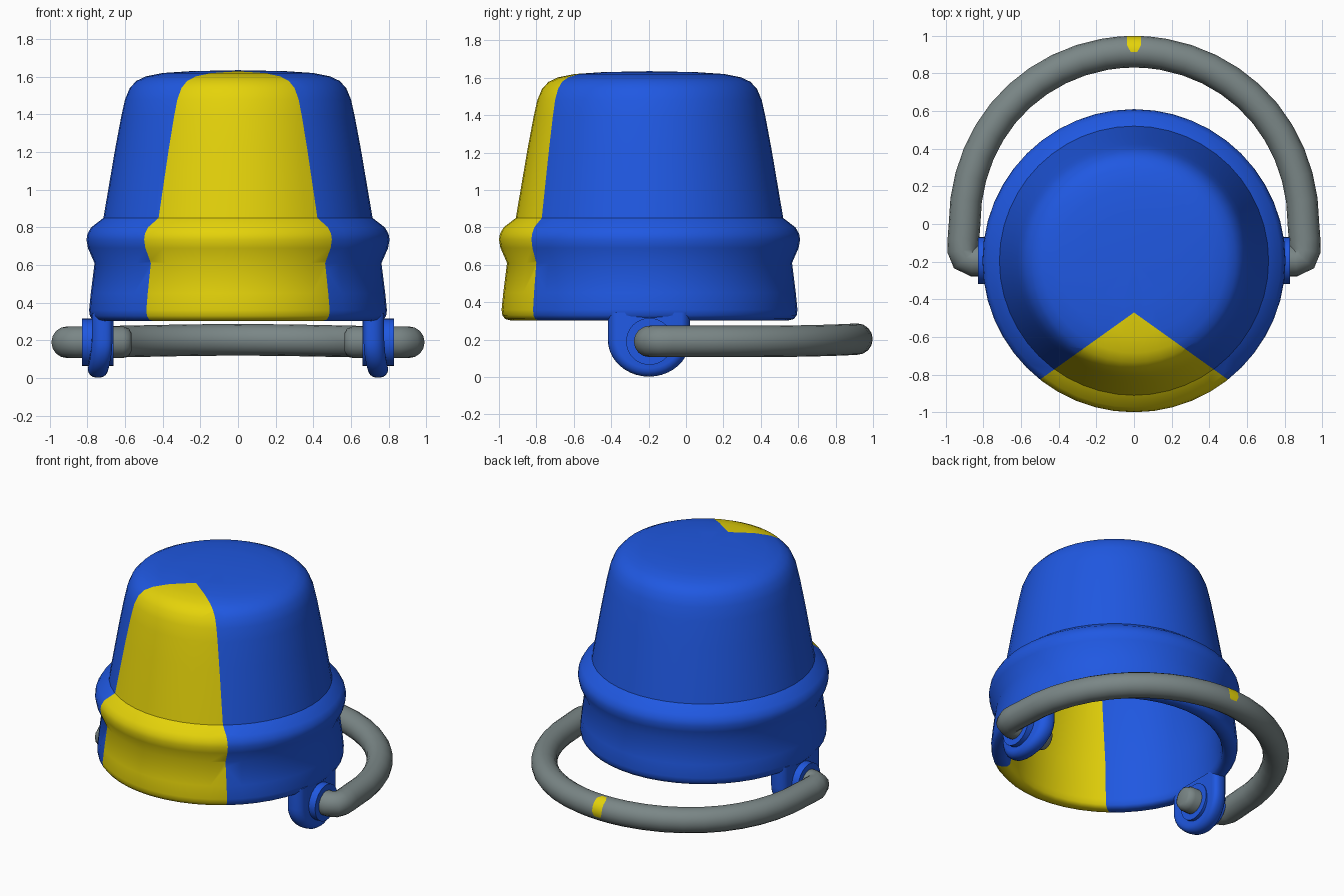
import bpy, bmesh, math
from mathutils import Vector

if "Cube" in bpy.data.objects:
    bpy.data.objects.remove(bpy.data.objects["Cube"])

CY = -0.195  # bucket axis position in y


def material(name, rgb):
    m = bpy.data.materials.new(name)
    m.diffuse_color = (*rgb, 1)
    m.use_nodes = True
    m.node_tree.nodes["Principled BSDF"].inputs["Base Color"].default_value = m.diffuse_color
    return m


BLUE = material("blue", (0.014, 0.098, 0.76))
YELLOW = material("yellow", (0.78, 0.65, 0.003))
GREY = material("grey", (0.195, 0.24, 0.24))


def finish(bm, name, mats, angle=50):
    bmesh.ops.recalc_face_normals(bm, faces=bm.faces[:])
    me = bpy.data.meshes.new(name)
    bm.to_mesh(me)
    bm.free()
    for m in mats:
        me.materials.append(m)
    ob = bpy.data.objects.new(name, me)
    bpy.context.collection.objects.link(ob)
    bpy.ops.object.select_all(action='DESELECT')
    ob.select_set(True)
    bpy.context.view_layer.objects.active = ob
    bpy.ops.object.shade_smooth_by_angle(angle=math.radians(angle))
    return ob


# Bucket: upside-down hollow shell turned around its axis
profile = [(0, 1.635), (0.25, 1.63), (0.40, 1.62), (0.49, 1.602), (0.54, 1.578),
           (0.575, 1.54), (0.60, 1.48), (0.62, 1.39), (0.652, 1.22), (0.715, 0.85),
           (0.78, 0.80), (0.80, 0.765), (0.805, 0.735), (0.797, 0.69), (0.762, 0.61),
           (0.782, 0.45), (0.791, 0.36), (0.787, 0.33), (0.772, 0.31), (0.74, 0.302),
           (0.71, 0.304), (0.692, 0.32), (0.685, 0.36), (0.675, 0.61), (0.63, 0.85),
           (0.53, 1.42), (0.49, 1.50), (0.41, 1.54), (0, 1.55)]
bm = bmesh.new()
vs = [bm.verts.new((r, CY, z)) for r, z in profile]
es = [bm.edges.new(p) for p in zip(vs, vs[1:])]
bmesh.ops.spin(bm, geom=vs + es, cent=(0, CY, 0), axis=(0, 0, 1),
               angle=2 * math.pi, steps=48, use_duplicate=False)
bmesh.ops.remove_doubles(bm, verts=bm.verts[:], dist=1e-4)

# Yellow front panel: cut by two upright planes meeting in a V
SLOPE, APEX = 0.714, -0.47
for s in (-1, 1):
    faces = [f for f in bm.faces
             if f.calc_center_median().y < -0.3 and f.calc_center_median().x * s > -0.1]
    geom = faces + list({e for f in faces for e in f.edges}) + list({v for f in faces for v in f.verts})
    bmesh.ops.bisect_plane(bm, geom=geom, dist=1e-5, plane_co=(0, APEX, 0),
                           plane_no=(s * SLOPE, 1, 0))
for f in bm.faces:
    c = f.calc_center_median()
    f.material_index = int(c.y < APEX - SLOPE * abs(c.x))
finish(bm, "bucket", [BLUE, YELLOW], 40)


# Handle ears: rounded tabs following the wall curve
def ear(side):
    bm = bmesh.new()
    outline = [(-0.22, 0.345)]
    outline += [(-0.22 * math.cos(t * math.pi / 20), 0.20 - 0.198 * math.sin(t * math.pi / 20))
                for t in range(21)]
    outline += [(0.22, 0.345)]
    f = bm.faces.new([bm.verts.new((0.69, y, z)) for y, z in outline])
    ext = bmesh.ops.extrude_face_region(bm, geom=[f])
    bmesh.ops.translate(bm, vec=(0.108, 0, 0),
                        verts=[g for g in ext["geom"] if isinstance(g, bmesh.types.BMVert)])
    # Round the lower outline, keep the hidden top square
    rim = [e for e in bm.edges if abs(e.verts[0].co.x - e.verts[1].co.x) < 1e-5
           and min(v.co.z for v in e.verts) < 0.3]
    bmesh.ops.bevel(bm, geom=rim, offset=0.045, segments=4, profile=0.5, affect='EDGES')
    for v in bm.verts:
        v.co.x = side * (v.co.x - 0.034 * (v.co.y / 0.22) ** 2)
        v.co.y += CY - 0.003
    finish(bm, "handle_ear", [BLUE])


# Round bosses on both faces of each ear
def boss(side):
    bpy.ops.mesh.primitive_cylinder_add(vertices=32, radius=0.125, depth=0.165,
                                        location=(side * 0.745, CY, 0.19),
                                        rotation=(0, math.pi / 2, 0))
    ob = bpy.context.object
    ob.name = "ear_boss"
    ob.data.materials.append(BLUE)
    bpy.ops.object.shade_smooth_by_angle(angle=math.radians(40))


for side in (-1, 1):
    ear(side)
    boss(side)

# Handle: round bar swept along a hoop, ends turned in through the ears
R, TUBE, SIDES = 0.91, 0.084, 16
half = [(0.567, CY), (0.578, CY), (0.61, CY), (0.86, CY), (0.893, CY + 0.015),
        (0.908, CY + 0.055), (0.906, -0.08)]
for a in [i * 8 for i in range(11)] + [85, 87.8]:
    t = math.radians(a)
    r = R - 0.01 * max(0, math.cos(2 * t))
    half.append((r * math.cos(t), (R + 0.005) * math.sin(t)))
pts = half + [(-x, y) for x, y in reversed(half)]
path = [Vector((x, y, 0.19 + 0.018 * max(0, y) ** 4)) for x, y in pts]
end_scale = {0: 0.6, 1: 0.85}  # rounded bar ends
bm = bmesh.new()
rings = []
for i, p in enumerate(path):
    a, b = path[max(i - 1, 0)], path[min(i + 1, len(path) - 1)]
    t = (b - a).normalized()
    out = t.cross(Vector((0, 0, 1))).normalized()
    up = out.cross(t)
    r = TUBE * end_scale.get(min(i, len(path) - 1 - i), 1)
    rings.append([bm.verts.new(p + r * (math.cos(k * 2 * math.pi / SIDES) * out
                                        + math.sin(k * 2 * math.pi / SIDES) * up))
                  for k in range(SIDES)])
for r0, r1 in zip(rings, rings[1:]):
    for k in range(SIDES):
        j = (k + 1) % SIDES
        bm.faces.new((r0[k], r0[j], r1[j], r1[k]))
bm.faces.new(rings[0])
bm.faces.new(rings[-1])
# Small yellow mark on the upper outer side of the hoop's middle, narrowed at its ends
for v in bm.verts:
    if abs(v.co.x) < 0.05 and v.co.y > 0.5:
        if v.co.y < 0.93:
            v.co.x *= 0.5
        elif v.co.z < 0.19:
            v.co.x *= 0.7
for f in bm.faces:
    c = f.calc_center_median()
    f.material_index = int(abs(c.x) < 0.02 and c.y > 0.9 and c.z > 0.18)
finish(bm, "handle", [GREY, YELLOW])
